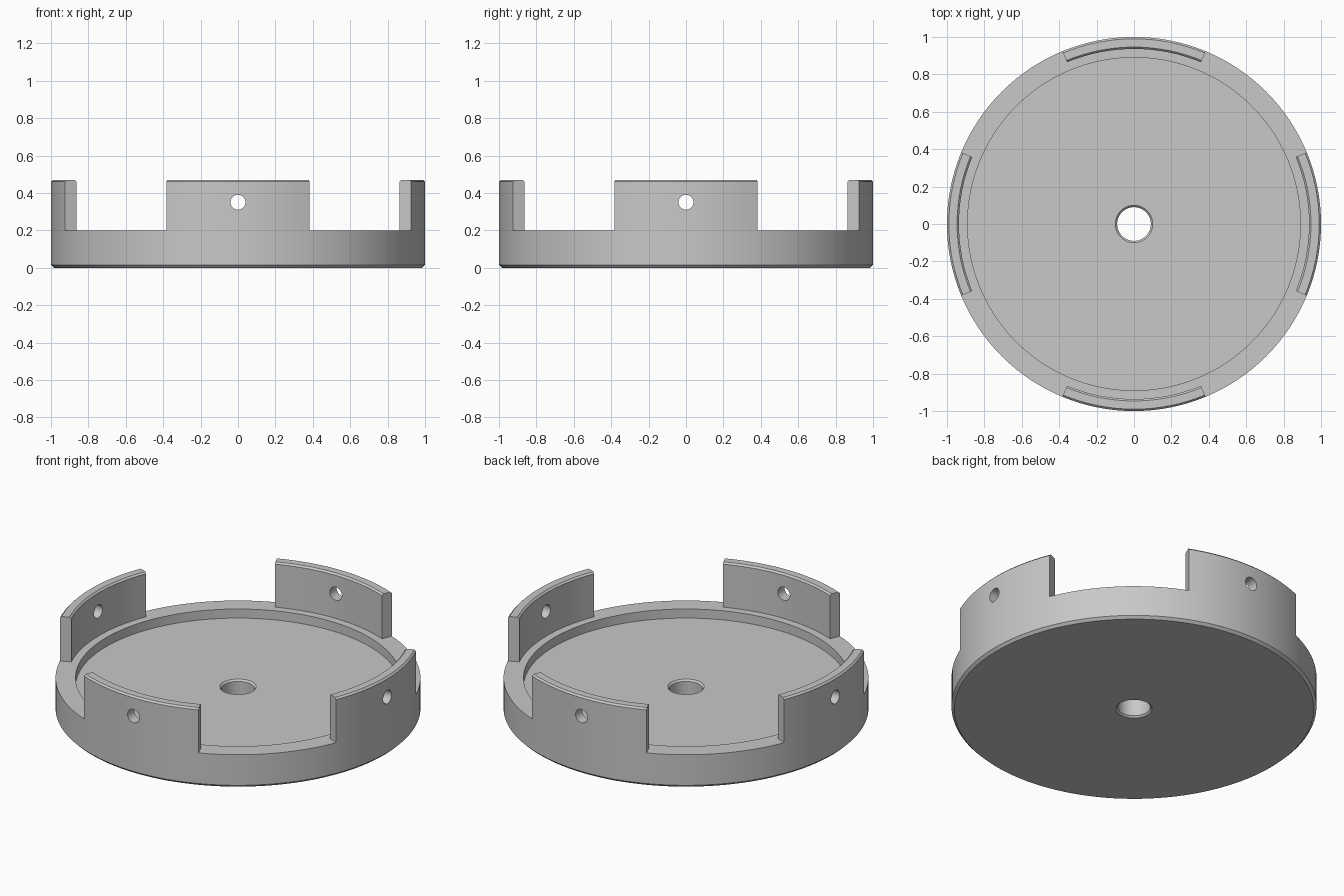
import bpy
import bmesh
from math import atan2, cos, sin, pi, hypot, radians
from mathutils import Matrix

SEGMENTS = 128
RIM_Z, TAB_Z, TAB_INNER = 0.2, 0.47, 0.936
CHAMFER = 0.01

cube = bpy.data.objects.get("Cube")
if cube:
    bpy.data.objects.remove(cube, do_unlink=True)

grey = bpy.data.materials.new("plain grey")
grey.use_nodes = True
grey.diffuse_color = (0.58, 0.58, 0.58, 1)
grey.node_tree.nodes["Principled BSDF"].inputs["Base Color"].default_value = grey.diffuse_color


def make_object(name, bm):
    mesh = bpy.data.meshes.new(name)
    bm.to_mesh(mesh)
    bm.free()
    mesh.materials.append(grey)
    obj = bpy.data.objects.new(name, mesh)
    bpy.context.collection.objects.link(obj)
    return obj


def extrude_up(bm, faces, height):
    result = bmesh.ops.extrude_face_region(bm, geom=faces)["geom"]
    verts = [g for g in result if isinstance(g, bmesh.types.BMVert)]
    bmesh.ops.translate(bm, verts=verts, vec=(0, 0, height))
    return verts, [g for g in result if isinstance(g, bmesh.types.BMFace)]


# Dish: closed section (radius, height) with chamfered bore, recess and rim
section = [
    (0.1, 0), (0.985, 0), (1, 0.015), (1, RIM_Z), (TAB_INNER, RIM_Z),
    (0.89, RIM_Z), (0.89, 0.145), (0.1, 0.145), (0.09, 0.135), (0.09, 0.01),
]
bm = bmesh.new()
rings = []
for i in range(SEGMENTS):
    a = 2 * pi * i / SEGMENTS
    rings.append([bm.verts.new((r * cos(a), r * sin(a), z)) for r, z in section])
for i, ring in enumerate(rings):
    after = rings[(i + 1) % SEGMENTS]
    for j in range(len(section)):
        k = (j + 1) % len(section)
        bm.faces.new((ring[j], after[j], after[k], ring[k]))
bmesh.ops.recalc_face_normals(bm, faces=bm.faces)


# Four tabs: raise the outer rim in every second eighth of the circle
def in_tab(face):
    c = face.calc_center_median()
    angle = (atan2(c.y, c.x) + pi / 4) % (pi / 2) - pi / 4
    return c.z > RIM_Z - 0.001 and hypot(c.x, c.y) > TAB_INNER and abs(angle) < pi / 8


tops = [f for f in bm.faces if in_tab(f)]
verts, tops = extrude_up(bm, tops, TAB_Z - CHAMFER - RIM_Z)
# Chamfered top edges
verts, tops = extrude_up(bm, tops, CHAMFER)
for v in verts:
    r = hypot(v.co.x, v.co.y)
    scale = (r - CHAMFER if r > 0.97 else r + CHAMFER) / r
    v.co.x *= scale
    v.co.y *= scale
bmesh.ops.recalc_face_normals(bm, faces=bm.faces)
dish = make_object("dish_with_tabs", bm)

# Pin holes drilled through opposite tabs
bpy.ops.object.select_all(action="DESELECT")
dish.select_set(True)
bpy.context.view_layer.objects.active = dish
for axis in "XY":
    bm = bmesh.new()
    bmesh.ops.create_cone(
        bm, cap_ends=True, segments=32, radius1=0.04, radius2=0.04, depth=3,
        matrix=Matrix.Translation((0, 0, 0.35))
        @ Matrix.Rotation(pi / 2, 4, "Y" if axis == "X" else "X"))
    drill = make_object("pin_hole_cutter_" + axis.lower(), bm)
    drill.hide_render = True
    cut = dish.modifiers.new("pin_hole", "BOOLEAN")
    cut.operation, cut.solver, cut.object = "DIFFERENCE", "EXACT", drill
    bpy.ops.object.modifier_apply(modifier=cut.name)
    bpy.data.objects.remove(drill, do_unlink=True)

bpy.ops.object.shade_smooth_by_angle(angle=radians(30))
